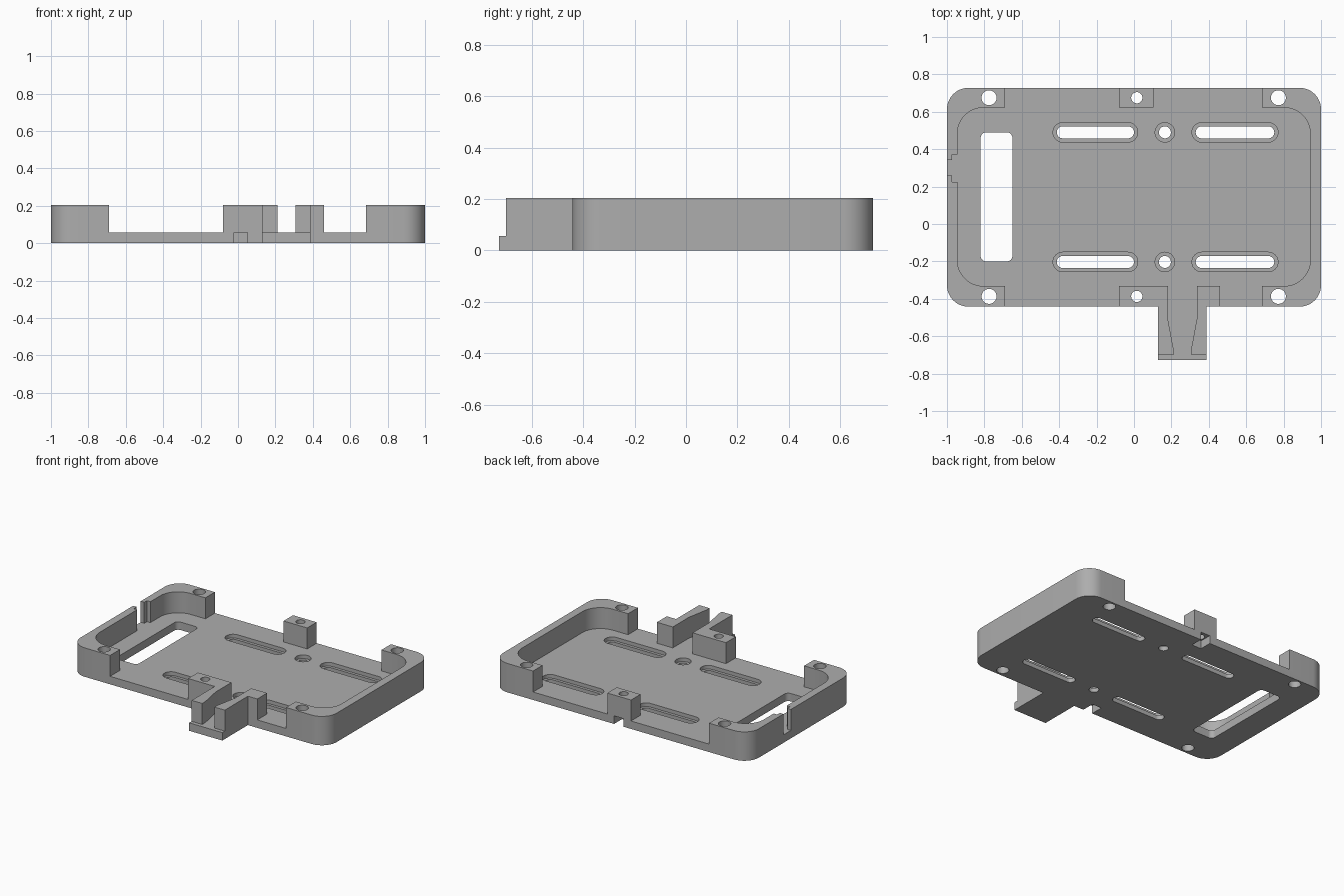
import bpy, bmesh, math

if "Cube" in bpy.data.objects:
    bpy.data.objects.remove(bpy.data.objects["Cube"], do_unlink=True)

TOP, FLOOR, OVER = 0.204, 0.056, 0.4
BACK, FRONT = 0.728, -0.442

grey = bpy.data.materials.new("plain grey plastic")
grey.use_nodes = True
grey.diffuse_color = (0.42, 0.42, 0.42, 1)
grey.node_tree.nodes["Principled BSDF"].inputs["Base Color"].default_value = (0.42, 0.42, 0.42, 1)


def prism(name, points, z0, z1):
    """Extrude a flat outline from z0 to z1."""
    bm = bmesh.new()
    face = bm.faces.new([bm.verts.new((x, y, z0)) for x, y in points])
    made = bmesh.ops.extrude_face_region(bm, geom=[face])["geom"]
    bmesh.ops.translate(bm, vec=(0, 0, z1 - z0),
                        verts=[g for g in made if isinstance(g, bmesh.types.BMVert)])
    bmesh.ops.remove_doubles(bm, verts=bm.verts[:], dist=1e-5)
    bmesh.ops.recalc_face_normals(bm, faces=bm.faces[:])
    mesh = bpy.data.meshes.new(name)
    bm.to_mesh(mesh)
    bm.free()
    mesh.materials.append(grey)
    obj = bpy.data.objects.new(name, mesh)
    bpy.context.collection.objects.link(obj)
    return obj


def rounded(x0, x1, y0, y1, r, steps=12):
    """Outline of a rectangle with round corners."""
    pts = []
    corners = [(x1 - r, y1 - r), (x0 + r, y1 - r), (x0 + r, y0 + r), (x1 - r, y0 + r)]
    for quarter, (cx, cy) in enumerate(corners):
        for i in range(steps + 1):
            a = (quarter + i / steps) * math.pi / 2
            p = (cx + r * math.cos(a), cy + r * math.sin(a))
            if not pts or math.dist(p, pts[-1]) > 1e-4:
                pts.append(p)
    if math.dist(pts[0], pts[-1]) < 1e-4:
        pts.pop()
    return pts


def rect(x0, x1, y0, y1):
    return [(x0, y0), (x1, y0), (x1, y1), (x0, y1)]


def combine(other, operation):
    mod = tray.modifiers.new(operation.lower(), "BOOLEAN")
    mod.operation, mod.solver, mod.object = operation, "EXACT", other
    bpy.context.view_layer.objects.active = tray
    bpy.ops.object.modifier_apply(modifier=mod.name)
    bpy.data.objects.remove(other, do_unlink=True)


def cut(points, z0=FLOOR, z1=OVER):
    combine(prism("cutter", points, z0, z1), "DIFFERENCE")


# Tray block with the spout at the front
tray = prism("tray", rounded(-1, 1, FRONT, BACK, 0.115), 0, TOP)
combine(prism("spout", rect(0.128, 0.387, -0.728, -0.38), 0, TOP), "UNION")

# Inner pocket
cut(rounded(-0.945, 0.943, -0.332, 0.622, 0.14))

# Openings in the long walls, leaving corners and posts
for x0, x1 in [(-0.69, -0.08), (0.105, 0.685)]:
    cut(rect(x0, x1, 0.5, 0.9))
for x0, x1 in [(-0.69, -0.08), (0.46, 0.685)]:
    cut(rect(x0, x1, -0.6, -0.2))

# Tapered spout channel and low front lip
mid = 0.2585
side = [(0.077, -0.2), (0.077, -0.51), (0.048, -0.665), (0.048, -0.9)]
cut([(mid - w, y) for w, y in side] + [(mid + w, y) for w, y in reversed(side)])
cut(rect(0, 0.5, -0.9, -0.70))

# Stepped notch in the right short wall
cut(rect(-1.1, -0.9, 0.258, 0.342))
cut(rect(-0.972, -0.9, 0.225, 0.372))

# Cable window
cut(rounded(-0.82, -0.65, -0.2, 0.49, 0.03), -0.1)

# Recessed slots and holes in the floor
for y in (0.49, -0.203):
    for x0, x1 in [(-0.413, 0.0), (0.133, 0.197), (0.33, 0.75)]:
        for grow, z0 in [(0.02, 0.03), (0, -0.1)]:
            r = 0.032 + grow
            cut(rounded(x0 - grow, x1 + grow, y - r, y + r, r), z0)

# Screw holes and nut slots under the middle posts
for y, edge in ((0.675, 0.9), (-0.387, -0.6)):
    for x, r in [(-0.775, 0.04), (0.015, 0.03), (0.772, 0.04)]:
        cut(rounded(x - r, x + r, y - r, y + r, r), -0.1)
    inner = y - math.copysign(0.035, y)
    cut(rect(-0.022, 0.052, min(inner, edge), max(inner, edge)), -0.1, 0.057)

# Smooth round walls, keep the edges crisp
bpy.ops.object.select_all(action="DESELECT")
tray.select_set(True)
bpy.context.view_layer.objects.active = tray
bpy.ops.object.shade_smooth_by_angle(angle=math.radians(30))
